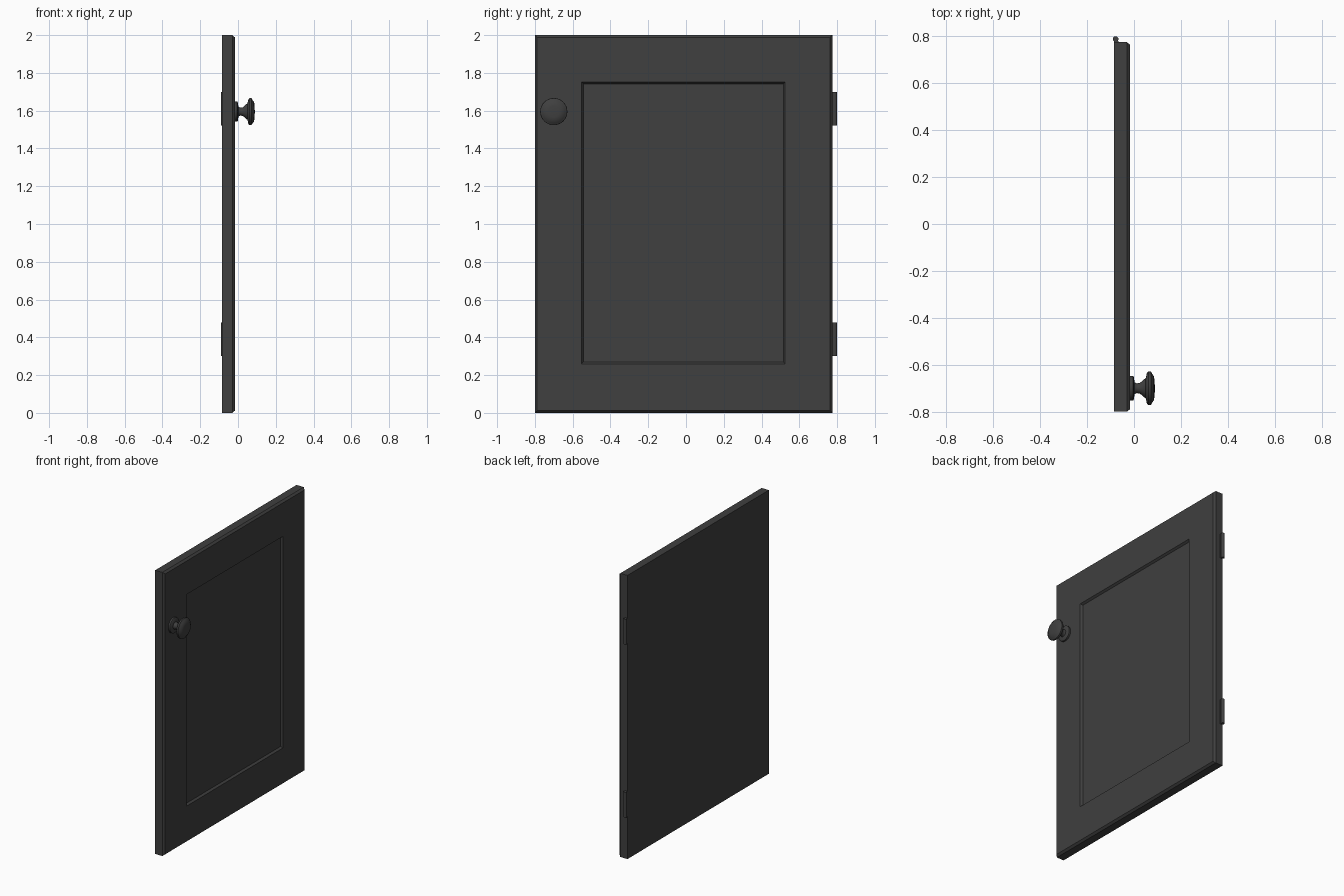
import bpy, bmesh, math
from mathutils import Matrix

if "Cube" in bpy.data.objects:
    bpy.data.objects.remove(bpy.data.objects["Cube"])

dark = bpy.data.materials.new("charcoal")
dark.diffuse_color = (0.05, 0.05, 0.05, 1)
dark.use_nodes = True
dark.node_tree.nodes["Principled BSDF"].inputs["Base Color"].default_value = dark.diffuse_color


def finish(name, bm, angle=40):
    bmesh.ops.recalc_face_normals(bm, faces=bm.faces)
    me = bpy.data.meshes.new(name)
    bm.to_mesh(me)
    bm.free()
    ob = bpy.data.objects.new(name, me)
    bpy.context.collection.objects.link(ob)
    me.materials.append(dark)
    bpy.ops.object.select_all(action='DESELECT')
    bpy.context.view_layer.objects.active = ob
    ob.select_set(True)
    bpy.ops.object.shade_smooth_by_angle(angle=math.radians(angle))
    return ob


def ring(bm, x, y0, y1, z0, z1):
    return [bm.verts.new((x, y, z)) for y, z in ((y0, z0), (y1, z0), (y1, z1), (y0, z1))]


# Door slab: nested rectangles from the back, over the chamfer, into the recessed panel
Y0, Y1 = -0.80, 0.775
bm = bmesh.new()
rings = [ring(bm, *r) for r in (
    (-0.086, Y0, Y1, 0, 2),
    (-0.030, Y0, Y1, 0, 2),
    (-0.016, Y0 + 0.012, Y1 - 0.012, 0.012, 1.988),
    (-0.016, -0.553, 0.525, 0.26, 1.752),
    (-0.030, -0.543, 0.515, 0.27, 1.742),
)]
for a, b in zip(rings, rings[1:]):
    for i in range(4):
        j = (i + 1) % 4
        bm.faces.new((a[i], a[j], b[j], b[i]))
bm.faces.new(rings[0])
bm.faces.new(rings[-1])
finish("door_panel", bm, 30)

# Knob: turned profile (x, radius) spun about the x axis
profile = [(-0.02, 0), (-0.02, 0.053), (-0.004, 0.053), (0.0, 0.047), (0.002, 0.026),
           (0.012, 0.021), (0.026, 0.023), (0.042, 0.038), (0.050, 0.043),
           (0.055, 0.066), (0.062, 0.072), (0.072, 0.071), (0.078, 0.060),
           (0.085, 0.052), (0.088, 0.030), (0.089, 0)]
bm = bmesh.new()
vs = [bm.verts.new((x, 0, r)) for x, r in profile]
es = [bm.edges.new(p) for p in zip(vs, vs[1:])]
bmesh.ops.spin(bm, geom=vs + es, cent=(0, 0, 0), axis=(1, 0, 0),
               angle=math.tau, steps=32, use_duplicate=False)
bmesh.ops.remove_doubles(bm, verts=bm.verts, dist=1e-5)
bmesh.ops.translate(bm, verts=bm.verts, vec=(0, -0.70, 1.595))
finish("knob", bm)

# Hinges: a barrel with a thin leaf against the door edge
for label, z in (("lower", 0.39), ("upper", 1.61)):
    bm = bmesh.new()
    bmesh.ops.create_cone(bm, cap_ends=True, segments=12, radius1=0.012, radius2=0.012,
                          depth=0.178, matrix=Matrix.Translation((-0.078, 0.788, z)))
    bmesh.ops.create_cube(bm, size=1, matrix=Matrix.Translation((-0.076, 0.776, z))
                          @ Matrix.Diagonal((0.018, 0.008, 0.178, 1)))
    finish(label + "_hinge", bm)
